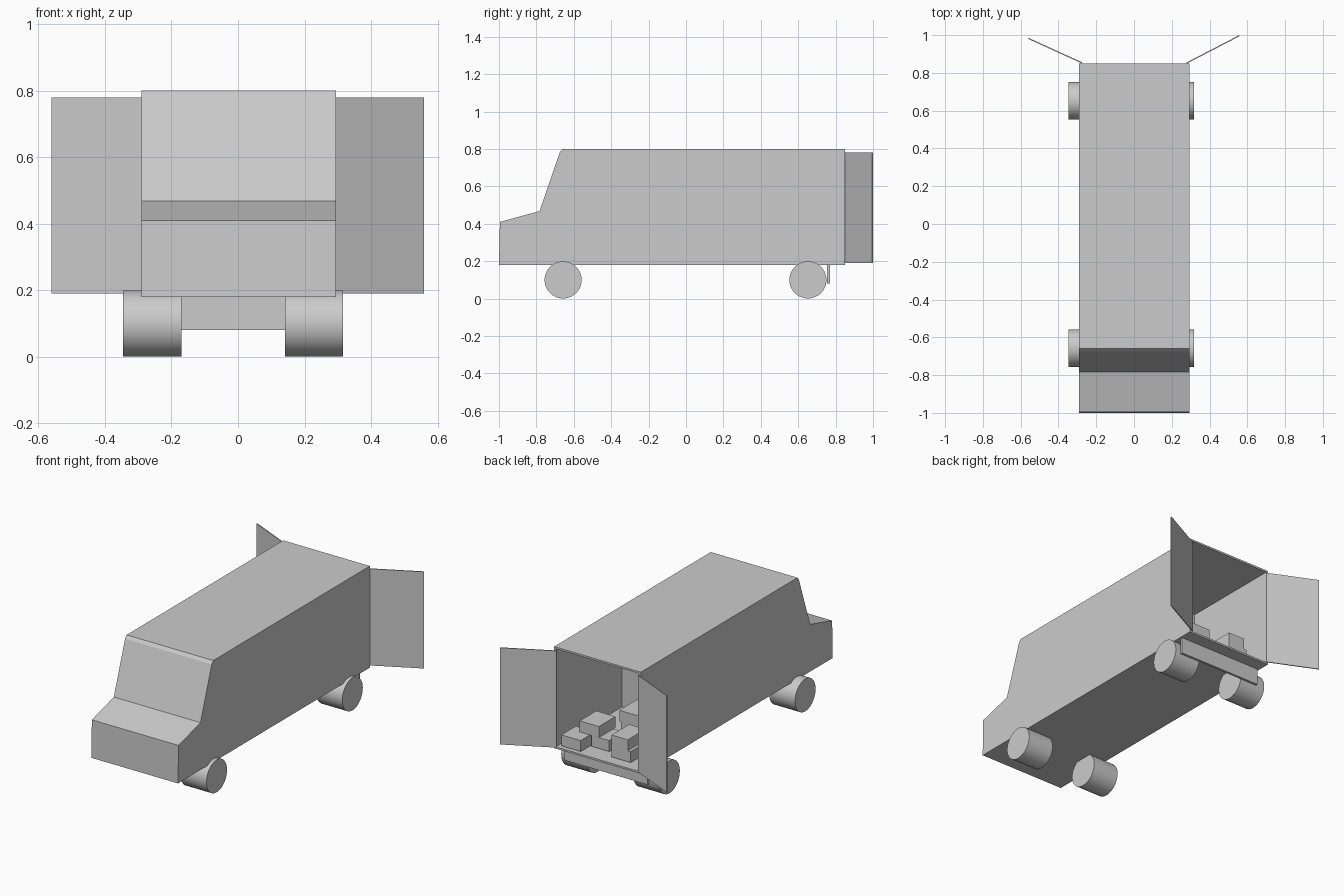
import bpy, bmesh, math
from mathutils import Matrix, Vector

cube = bpy.data.objects.get("Cube")
if cube:
    bpy.data.objects.remove(cube, do_unlink=True)

grey = bpy.data.materials.new("plain_grey")
grey.use_nodes = True
COLOUR = (0.6, 0.6, 0.6, 1)
grey.diffuse_color = COLOUR
grey.node_tree.nodes["Principled BSDF"].inputs["Base Color"].default_value = COLOUR


def finish(name, bm):
    bmesh.ops.recalc_face_normals(bm, faces=bm.faces)
    mesh = bpy.data.meshes.new(name)
    bm.to_mesh(mesh)
    bm.free()
    mesh.materials.append(grey)
    ob = bpy.data.objects.new(name, mesh)
    bpy.context.collection.objects.link(ob)
    return ob


def box(name, x, y, z):
    """Box from (min, max) ranges."""
    bm = bmesh.new()
    size = [b - a for a, b in (x, y, z)]
    mid = [(a + b) / 2 for a, b in (x, y, z)]
    bmesh.ops.create_cube(bm, size=1, matrix=Matrix.Translation(mid) @ Matrix.Diagonal((*size, 1)))
    return finish(name, bm)


# Van body: side profile extruded across, then a cargo bay pushed in from the rear
LEFT, RIGHT = 0.295, -0.29
REAR, BULKHEAD, WALL = 0.85, 0.21, 0.016
profile = [(-1, 0.18), (-0.995, 0.41), (-0.783, 0.468), (-0.675, 0.782),
           (-0.66, 0.8), (REAR, 0.8), (REAR, 0.18)]
bm = bmesh.new()
side = bm.faces.new([bm.verts.new((RIGHT, y, z)) for y, z in profile])
wide = bmesh.ops.extrude_face_region(bm, geom=[side], use_keep_orig=True)["geom"]
bmesh.ops.translate(bm, vec=(LEFT - RIGHT, 0, 0),
                    verts=[v for v in wide if isinstance(v, bmesh.types.BMVert)])
bmesh.ops.recalc_face_normals(bm, faces=bm.faces)
opening = next(f for f in bm.faces if f.normal.y > 0.99)
bmesh.ops.inset_region(bm, faces=[opening], thickness=WALL)
deep = bmesh.ops.extrude_discrete_faces(bm, faces=[opening])["faces"]
bmesh.ops.translate(bm, vec=(0, BULKHEAD - REAR, 0), verts=deep[0].verts)
finish("van_body", bm)


# Open rear doors, each a thin slab from hinge to free edge
def door(name, hinge, edge):
    a, b = Vector(hinge), Vector(edge)
    along = b - a
    mid = (a + b) / 2
    bm = bmesh.new()
    bmesh.ops.create_cube(bm, size=1, matrix=Matrix.Translation((mid.x, mid.y, 0.485))
                          @ Matrix.Rotation(math.atan2(along.y, along.x), 4, "Z")
                          @ Matrix.Diagonal((along.length, 0.006, 0.59, 1)))
    finish(name, bm)


door("left_rear_door", (0.278, 0.852), (0.558, 0.997))
door("right_rear_door", (-0.275, 0.853), (-0.56, 0.983))

# Wheels
for end, y in (("front", -0.657), ("rear", 0.652)):
    for hand, x in (("left", 0.229), ("right", -0.258)):
        bm = bmesh.new()
        bmesh.ops.create_cone(bm, cap_ends=True, segments=64, radius1=0.099, radius2=0.099, depth=0.175,
                              matrix=Matrix.Translation((x, y, 0.1)) @ Matrix.Rotation(math.pi / 2, 4, "Y"))
        wheel = finish(f"{end}_{hand}_wheel", bm)
        bpy.ops.object.select_all(action="DESELECT")
        wheel.select_set(True)
        bpy.context.view_layer.objects.active = wheel
        bpy.ops.object.shade_smooth_by_angle(angle=math.radians(40))

# Plate hanging under the rear
box("rear_plate", (-0.28, 0.285), (0.755, 0.77), (0.08, 0.182))

# Cargo: min corner x, y, then width, depth and stacking level
FLOOR, TALL = 0.18 + WALL, 0.067
cargo = [(0.13, 0.69, 0.13, 0.14, 0), (0.0, 0.6, 0.12, 0.14, 0), (-0.18, 0.65, 0.13, 0.14, 0),
         (0.07, 0.58, 0.13, 0.16, 1), (-0.16, 0.62, 0.11, 0.17, 1),
         (-0.1, 0.35, 0.19, 0.15, 0), (-0.08, 0.33, 0.18, 0.17, 1)]
for i, (x, y, w, d, level) in enumerate(cargo, 1):
    base = FLOOR + level * TALL
    box(f"cargo_box_{i}", (x, x + w), (y, y + d), (base, base + TALL))
